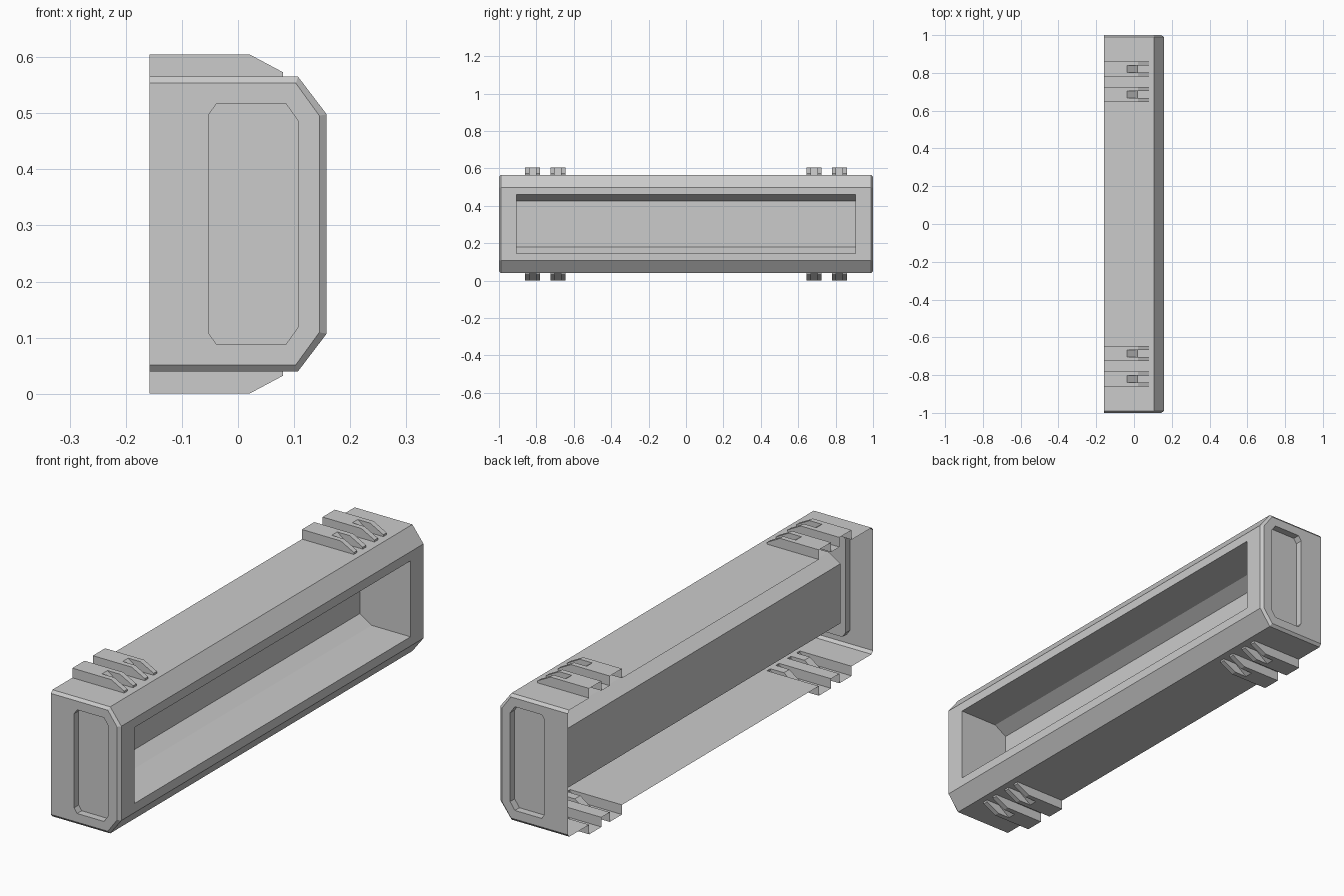
import bpy, bmesh

if "Cube" in bpy.data.objects:
    bpy.data.objects.remove(bpy.data.objects["Cube"])

ZC = 0.3025      # height of the symmetry plane
BACK = -0.158    # open back


def loft(name, rings):
    """Solid from (y, [(x, z), ...]) rings with equal point counts."""
    bm = bmesh.new()
    loops = [[bm.verts.new((x, y, z)) for x, z in pts] for y, pts in rings]
    n = len(loops[0])
    for a, b in zip(loops, loops[1:]):
        for i in range(n):
            j = (i + 1) % n
            bm.faces.new((a[i], a[j], b[j], b[i]))
    bm.faces.new(loops[0])
    bm.faces.new(loops[-1])
    bmesh.ops.recalc_face_normals(bm, faces=bm.faces)
    me = bpy.data.meshes.new(name)
    bm.to_mesh(me)
    bm.free()
    ob = bpy.data.objects.new(name, me)
    bpy.context.collection.objects.link(ob)
    return ob


def prism(name, pts, y0, y1):
    return loft(name, [(y0, pts), (y1, pts)])


def sym(pts):
    """Close a profile by mirroring its upper half across z = 0."""
    return pts + [(x, -z) for x, z in reversed(pts)]


def boolean(target, tool, op):
    mod = target.modifiers.new("cut", 'BOOLEAN')
    mod.operation, mod.solver, mod.object = op, 'EXACT', tool
    bpy.context.view_layer.objects.active = target
    bpy.ops.object.modifier_apply(modifier=mod.name)
    bpy.data.objects.remove(tool)


# Housing with chamfered front and thin bevel on the ends
outer = sym([(-0.2, 0.2625), (0.107, 0.2625), (0.158, 0.1955)])
inner = sym([(-0.2, 0.251), (0.103, 0.251), (0.145, 0.193)])
shell = loft("housing_shell", [(-1, inner), (-0.99, outer), (0.99, outer), (1, inner)])

# Long front recess
boolean(shell, prism("recess_cutter",
        sym([(0.3, 0.1575), (-0.02, 0.1575), (-0.075, 0.1235)]), -0.905, 0.905), 'DIFFERENCE')

# Shallow octagonal end recess
boolean(shell, prism("end_cutter",
        sym([(0.107, 0.184), (0.085, 0.215), (-0.038, 0.215), (-0.052, 0.195)]),
        0.97, 1.1), 'DIFFERENCE')

# Forked clips: two long prongs joined by a short ramp
prong = [(-0.2, 0.24), (-0.2, 0.3025), (0.02, 0.3025), (0.08, 0.2705), (0.08, 0.24)]
ramp = [(-0.2, 0.24), (-0.2, 0.3025), (-0.037, 0.3025), (0.018, 0.2625), (0.018, 0.24)]
for c in (0.82, 0.685):
    for y0, y1, profile in ((c - 0.04, c - 0.018, prong), (c + 0.018, c + 0.04, prong),
                            (c - 0.019, c + 0.019, ramp)):
        boolean(shell, prism("clip", profile, y0, y1), 'UNION')

# Keep one quarter, open the back, then mirror
bm = bmesh.new()
bm.from_mesh(shell.data)
for co, no in (((0, 0, 0), (0, 1, 0)), ((0, 0, 0), (0, 0, 1)), ((BACK, 0, 0), (1, 0, 0))):
    bmesh.ops.bisect_plane(bm, geom=bm.verts[:] + bm.edges[:] + bm.faces[:],
                           plane_co=co, plane_no=no, clear_inner=True)
bm.to_mesh(shell.data)
bm.free()
shell.location.z = ZC
mirror = shell.modifiers.new("mirror", 'MIRROR')
mirror.use_axis = (False, True, True)
bpy.context.view_layer.objects.active = shell
bpy.ops.object.modifier_apply(modifier=mirror.name)
